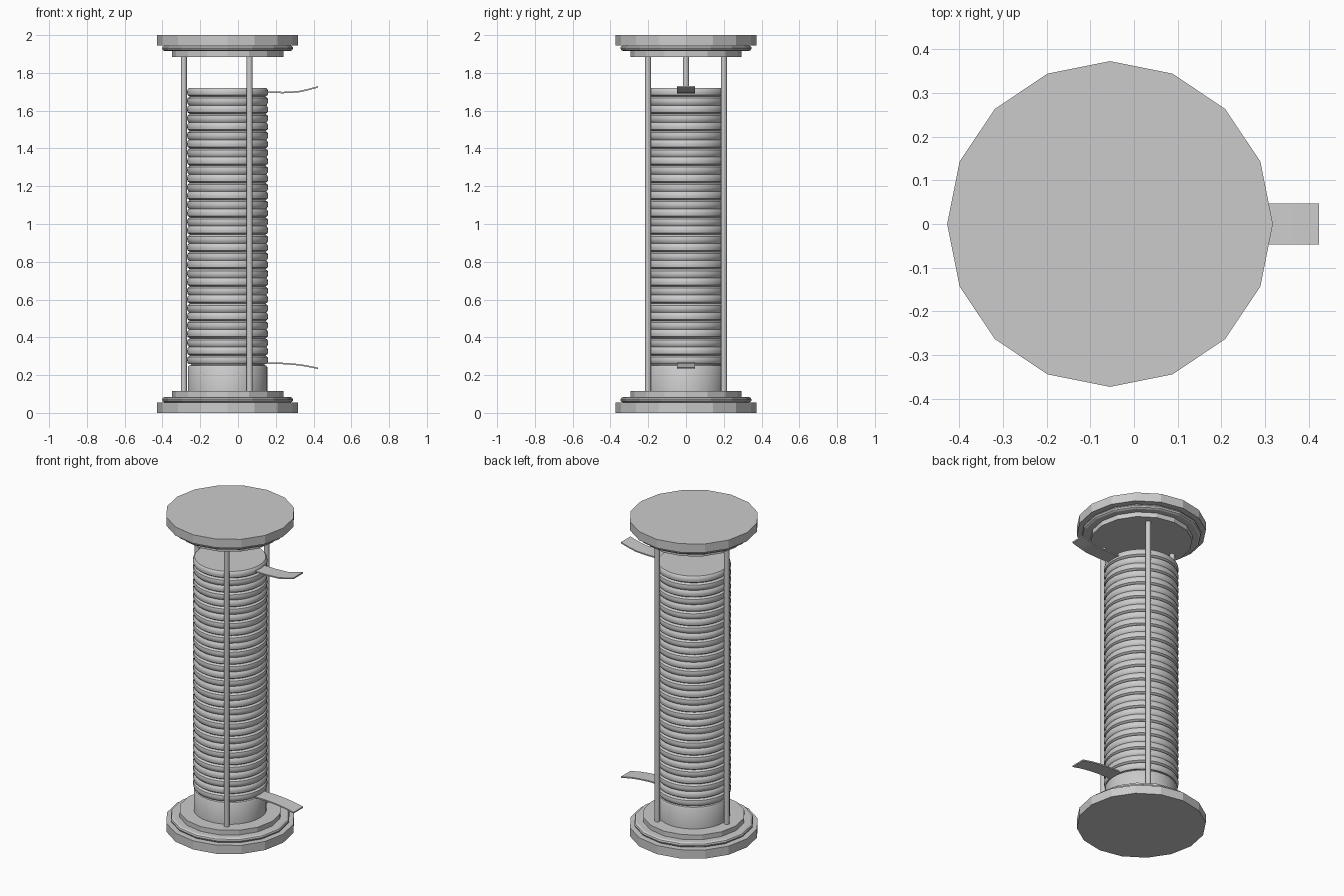
import bpy, bmesh, math

if "Cube" in bpy.data.objects:
    bpy.data.objects.remove(bpy.data.objects["Cube"])

CX = -0.055  # shared vertical axis of the column


def make_object(name, bm, smooth=None):
    bmesh.ops.recalc_face_normals(bm, faces=bm.faces)
    mesh = bpy.data.meshes.new(name)
    bm.to_mesh(mesh)
    bm.free()
    ob = bpy.data.objects.new(name, mesh)
    bpy.context.collection.objects.link(ob)
    if smooth:
        bpy.ops.object.select_all(action='DESELECT')
        ob.select_set(True)
        bpy.context.view_layer.objects.active = ob
        bpy.ops.object.shade_smooth_by_angle(angle=math.radians(smooth))
    return ob


def lathe(name, profile, sides, x=CX, y=0.0, smooth=None):
    """Closed turned solid from (radius, z) points, bottom to top."""
    bm = bmesh.new()
    rings = []
    for r, z in profile:
        rings.append([bm.verts.new((x + r * math.cos(2 * math.pi * i / sides),
                                    y + r * math.sin(2 * math.pi * i / sides), z))
                      for i in range(sides)])
    for a, b in zip(rings, rings[1:]):
        for i in range(sides):
            j = (i + 1) % sides
            bm.faces.new((a[i], a[j], b[j], b[i]))
    bm.faces.new(rings[0])
    bm.faces.new(rings[-1])
    return make_object(name, bm, smooth)


def strip(name, path, half_width, thick):
    """Thin bent tab following (x, z) points."""
    bm = bmesh.new()
    outline = [(x, z + thick / 2) for x, z in path] + \
              [(x, z - thick / 2) for x, z in reversed(path)]
    sides = [[bm.verts.new((x, y, z)) for x, z in outline]
             for y in (-half_width, half_width)]
    n = len(outline)
    for i in range(n):
        j = (i + 1) % n
        bm.faces.new((sides[0][i], sides[0][j], sides[1][j], sides[1][i]))
    m = len(path)
    for s in sides:
        for i in range(m - 1):
            bm.faces.new((s[i], s[i + 1], s[n - 2 - i], s[n - 1 - i]))
    return make_object(name, bm, 30)


# Stepped end plates, the top one mirrored from the base
plate = [(0.373, 0), (0.373, 0.055), (0.335, 0.055), (0.345, 0.062),
         (0.347, 0.070), (0.343, 0.079), (0.333, 0.085),
         (0.295, 0.085), (0.295, 0.115)]
lathe("base_plate", plate, 16)
lathe("top_plate", [(r, 2 - z) for r, z in reversed(plate)], 16)

# Plain collar below the winding
lathe("lower_collar", [(0.21, 0.11), (0.21, 0.242), (0.205, 0.25), (0.195, 0.253),
                       (0.195, 0.27)], 48, smooth=35)

# Ribbed winding: rounded turns with alternating deep and shallow grooves
profile = []
turns, z0, z1 = 32, 0.258, 1.72
step = (z1 - z0) / turns
for k in range(turns):
    low = 0.205 if k % 2 == 0 else 0.200
    high = 0.200 if k % 2 == 0 else 0.205
    z = z0 + k * step
    profile += [(low, z), (0.212, z + 0.18 * step), (0.215, z + 0.5 * step),
                (0.212, z + 0.82 * step)]
    if k == turns - 1:
        profile.append((high, z1))
lathe("winding", profile, 48, smooth=40)

# Three support rods around the winding
for i, deg in enumerate((60, 180, 300)):
    a = math.radians(deg)
    lathe(f"support_rod_{i + 1}", [(0.016, 0.11), (0.016, 1.89)], 16,
          CX + 0.232 * math.cos(a), 0.232 * math.sin(a), 35)

# Bent contact tabs
strip("upper_tab", [(0.10, 1.698), (0.24, 1.696), (0.32, 1.700),
                    (0.37, 1.711), (0.424, 1.726)], 0.047, 0.008)
strip("lower_tab", [(0.10, 0.262), (0.23, 0.262), (0.30, 0.257),
                    (0.36, 0.249), (0.424, 0.236)], 0.047, 0.008)
